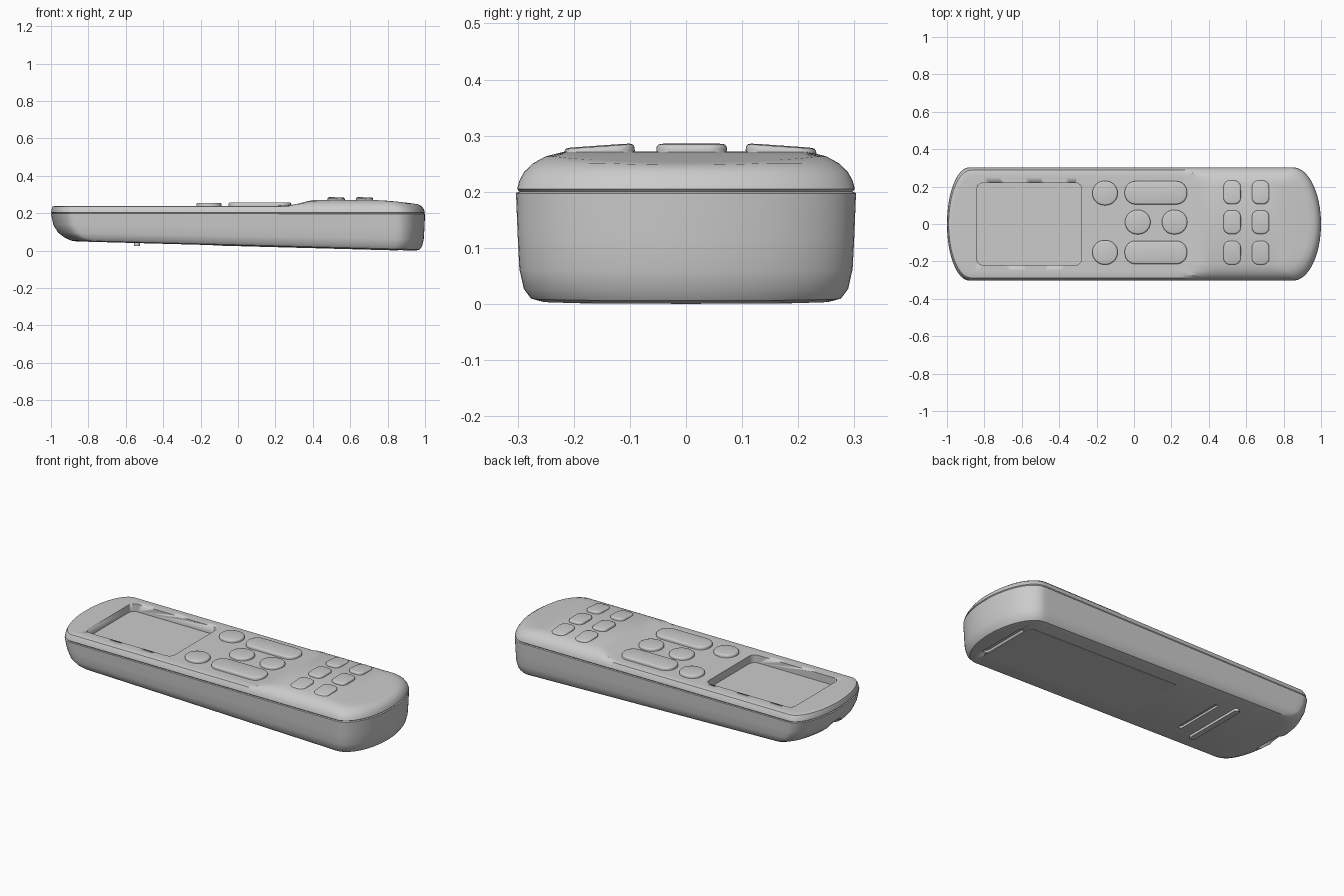
import bpy, bmesh, math
from mathutils import Matrix

if "Cube" in bpy.data.objects:
    bpy.data.objects.remove(bpy.data.objects["Cube"])


def add_object(name, bm, smooth=35):
    bmesh.ops.recalc_face_normals(bm, faces=bm.faces[:])
    mesh = bpy.data.meshes.new(name)
    bm.to_mesh(mesh)
    bm.free()
    ob = bpy.data.objects.new(name, mesh)
    bpy.context.collection.objects.link(ob)
    bpy.ops.object.select_all(action='DESELECT')
    ob.select_set(True)
    bpy.context.view_layer.objects.active = ob
    bpy.ops.object.shade_smooth_by_angle(angle=math.radians(smooth))
    return ob


def smoothstep(a, b, x):
    t = min(1, max(0, (x - a) / (b - a)))
    return t * t * (3 - 2 * t)


def top_z(x):
    return 0.24 + 0.032 * smoothstep(0.25, 0.43, x) - 0.03 * max(0, (x - 0.65) / 0.35) ** 2


def bottom_z(x):
    return 0.026 - 0.027 * x


def rounded_rect(hx, hy, r, n=8):
    pts = []
    for k, (sx, sy) in enumerate([(1, 1), (-1, 1), (-1, -1), (1, -1)]):
        for i in range(n + 1):
            a = math.pi / 2 * (k + i / n)
            pts.append((sx * (hx - r) + r * math.cos(a), sy * (hy - r) + r * math.sin(a)))
    return pts


def loft(rings):
    bm = bmesh.new()
    rows = [[bm.verts.new(p) for p in ring] for ring in rings]
    n = len(rows[0])
    for a, b in zip(rows, rows[1:]):
        for i in range(n):
            bm.faces.new((a[i], a[(i + 1) % n], b[(i + 1) % n], b[i]))
    return bm, rows


def pad(name, x, y, hx, hy, r, z0, z1, bevel=0.0, tilt=(0, 0)):
    """Rounded block with an optional rounded upper edge."""
    levels = [(0, z0), (0, z1)]
    if bevel:
        levels = [(0, z0)] + [(bevel * (1 - math.cos(a)), z1 - bevel * (1 - math.sin(a)))
                              for a in (0, math.pi / 6, math.pi / 3, math.pi / 2)]
    rings = [[(px, py, z) for px, py in rounded_rect(hx - d, hy - d, r - d)] for d, z in levels]
    bm, rows = loft(rings)
    bm.faces.new(rows[0])
    bm.faces.new(rows[-1])
    mid = Matrix.Translation((0, 0, -z1))
    rot = Matrix.Rotation(tilt[1], 4, 'Y') @ Matrix.Rotation(tilt[0], 4, 'X')
    bm.transform(Matrix.Translation((x, y, z1)) @ rot @ mid)
    return add_object(name, bm)


def cut(target, cutter):
    mod = target.modifiers.new("cut_" + cutter.name, 'BOOLEAN')
    mod.operation = 'DIFFERENCE'
    mod.solver = 'EXACT'
    mod.object = cutter
    cutter.hide_render = True
    cutter.hide_set(True)


# plan outline: straight sides with elliptical ends
half = []
for i in range(17):
    a = math.pi / 2 * i / 16
    half.append((-0.88 - 0.12 * math.cos(a), 0.3 * math.sin(a)))
half += [(-0.88 + 1.73 * i / 60, 0.3) for i in range(1, 60)]
for i in range(17):
    a = math.pi / 2 * i / 16
    half.append((0.85 + 0.15 * math.sin(a), 0.3 * math.cos(a)))
half[0], half[-1] = (-1, 0), (1, 0)
m = len(half)
outline = half + [(x, -y) for x, y in half[-2:0:-1]]


def body_ring(xl, xr, hw, zf):
    pts = []
    for x, y in outline:
        px = xl + (x + 1) / 2 * (xr - xl)
        pts.append((px, y * hw / 0.3, zf(px)))
    return pts


# casing: lower shell, seam groove, rounded upper shell
lower = [(-0.86, 0.95, 0.255, 0), (-0.90, 0.972, 0.276, 0.03), (-0.93, 0.984, 0.289, 0.12),
         (-0.965, 0.993, 0.297, 0.3), (-0.988, 0.997, 0.300, 0.6), (-1, 1, 0.303, 0.985)]
upper = [(-0.994, 0.994, 0.297, 0.2), (-0.999, 0.999, 0.301, 0.205), (-0.997, 0.994, 0.297, 0.22),
         (-0.991, 0.984, 0.288, 0.236), (-0.981, 0.965, 0.272, 0.251),
         (-0.97, 0.935, 0.25, 0.263), (-0.955, 0.88, 0.215, 0.272)]
rings = [body_ring(xl, xr, hw, lambda x, t=t: bottom_z(x) * (1 - t) + 0.2 * t) for xl, xr, hw, t in lower]
rings += [body_ring(xl, xr, hw, lambda x, z=z: min(z, top_z(x))) for xl, xr, hw, z in upper]
bm, rows = loft(rings)
for row in (rows[0], rows[-1]):
    n = len(row)
    for j in range(m - 1):
        face = [row[j], row[j + 1], row[(n - j - 1) % n], row[(n - j) % n]]
        bm.faces.new(list(dict.fromkeys(face)))
casing = add_object("casing", bm, 30)

# display window recess
cut(casing, pad("display_cutter", -0.56, 0, 0.28, 0.22, 0.035, 0.195, 0.3))

# emitter notch under the left end
bm = bmesh.new()
bmesh.ops.create_cone(bm, cap_ends=True, segments=40, radius1=0.085, radius2=0.085, depth=0.2,
                      matrix=Matrix.Translation((-0.99, 0, 0.04)) @ Matrix.Rotation(math.pi / 2, 4, 'Y'))
cut(casing, add_object("notch_cutter", bm))

# underside slot and finger groove beside the battery door
cut(casing, pad("slot_cutter", -0.43, 0, 0.012, 0.15, 0.01, -0.05, 0.05))
cut(casing, pad("finger_cutter", 0.875, 0, 0.014, 0.15, 0.013, -0.05, 0.015))

# underside rib and battery door
pad("grip_rib", -0.54, 0, 0.016, 0.19, 0.015, 0.07, 0.026, 0)
pad("battery_door", 0.36, 0, 0.495, 0.19, 0.02, bottom_z(0.36) + 0.01,
    bottom_z(0.36) - 0.002, 0, (0, 0.027))

# main keys: round and long
for x, y in [(-0.155, 0.165), (-0.155, -0.152), (0.02, 0.01), (0.217, 0.01)]:
    pad("round_key", x, y, 0.068, 0.065, 0.0645, 0.21, 0.256, 0.009)
for y in (0.167, -0.152):
    pad("long_key", 0.117, y, 0.167, 0.062, 0.058, 0.21, 0.258, 0.009)

# small keys on the raised end
for x in (0.525, 0.677):
    for y, lean in [(0.17, -0.07), (0.01, 0), (-0.155, 0.07)]:
        pad("small_key", x, y, 0.046, 0.063, 0.034, 0.23, 0.285 - abs(lean) * 0.05, 0.008, (lean, 0.02))
